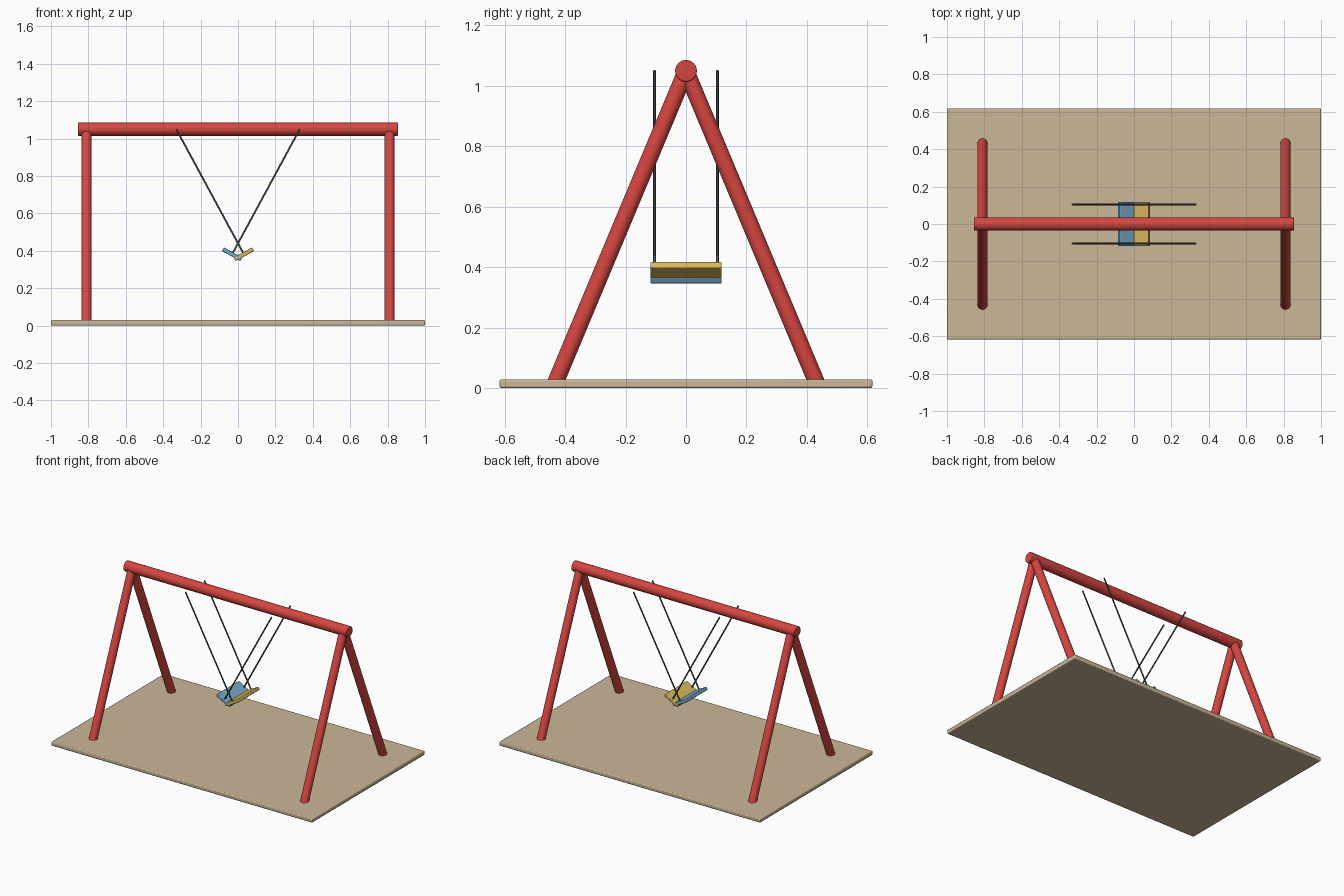
import bpy, math
from mathutils import Vector

if "Cube" in bpy.data.objects:
    bpy.data.objects.remove(bpy.data.objects["Cube"])


def material(name, rgb):
    """Flat material from 0-255 sRGB."""
    lin = [((c / 255 + 0.055) / 1.055) ** 2.4 for c in rgb]
    m = bpy.data.materials.new(name)
    m.diffuse_color = (*lin, 1)
    m.use_nodes = True
    m.node_tree.nodes["Principled BSDF"].inputs["Base Color"].default_value = m.diffuse_color
    return m


RED = material("red paint", (214, 70, 64))
SAND = material("sand", (203, 183, 150))
STEEL = material("dark steel", (78, 82, 90))
BLUE = material("seat blue", (118, 168, 200))
YELLOW = material("seat yellow", (216, 184, 92))


def finish(name, mat, bevel):
    ob = bpy.context.object
    ob.name = name
    ob.data.materials.append(mat)
    if bevel:
        b = ob.modifiers.new("bevel", 'BEVEL')
        b.width, b.segments, b.limit_method = bevel, 2, 'ANGLE'
        b.angle_limit = math.radians(50)
    bpy.ops.object.shade_smooth_by_angle(angle=math.radians(35))
    return ob


def rod(name, a, b, r, mat, bevel=0, sides=32):
    a, b = Vector(a), Vector(b)
    d = b - a
    bpy.ops.mesh.primitive_cylinder_add(
        vertices=sides, radius=r, depth=d.length, location=(a + b) / 2,
        rotation=d.to_track_quat('Z', 'Y').to_euler())
    return finish(name, mat, bevel)


def box(name, loc, size, mat, bevel, rot=(0, 0, 0)):
    bpy.ops.mesh.primitive_cube_add(size=1, location=loc, rotation=rot)
    ob = bpy.context.object
    ob.scale = size
    bpy.ops.object.transform_apply(location=False, rotation=False, scale=True)
    return finish(name, mat, bevel)


# ground slab
box("ground_slab", (0, 0, 0.0145), (2, 1.234, 0.029), SAND, 0.006)

# top beam and A-frame legs
TOP = 1.05
rod("top_beam", (-0.855, 0, TOP), (0.855, 0, TOP), 0.036, RED, 0.004)
for sx, side in ((-1, "left"), (1, "right")):
    for sy, end in ((-1, "front"), (1, "back")):
        rod(f"{end}_{side}_leg", (sx * 0.81, sy * 0.436, 0.009),
            (sx * 0.81, 0, TOP), 0.0275, RED, 0.003)

# two swings, each swung inward so that they cross in the middle
ANGLE = math.radians(28.4)
LENGTH = 0.76
for s, side, mat in ((-1, "left", YELLOW), (1, "right", BLUE)):
    px = s * 0.33
    sx, sz = px - s * LENGTH * math.sin(ANGLE), TOP - LENGTH * math.cos(ANGLE)
    for y, end in ((-0.104, "front"), (0.104, "back")):
        rod(f"{side}_swing_{end}_chain", (px, y, TOP), (sx, y, sz),
            0.0048, STEEL, sides=12)
    box(f"{side}_swing_seat", (sx, 0, sz), (0.113, 0.236, 0.022), mat, 0.004,
        (0, s * ANGLE, 0))
